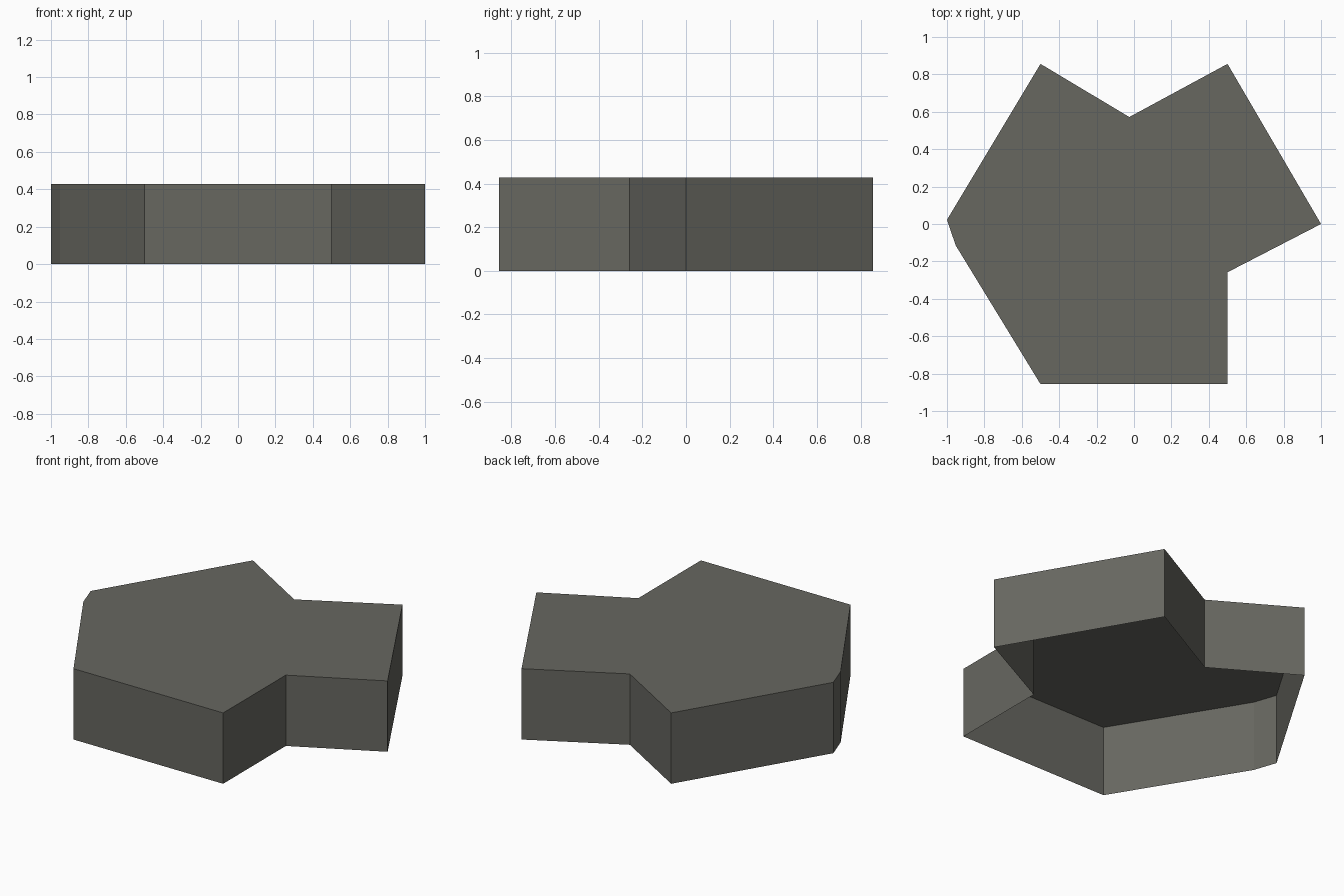
import bpy, bmesh

if "Cube" in bpy.data.objects:
    bpy.data.objects.remove(bpy.data.objects["Cube"])

HEIGHT = 0.428

# Plan outline: a three-lobed tile, anticlockwise seen from above
OUTLINE = [(0.5, -0.856), (0.5, -0.258), (1.0, 0.0), (0.5, 0.856),
           (-0.025, 0.572), (-0.5, 0.856), (-1.0, 0.022),
           (-0.953, -0.115), (-0.5, -0.856)]

stone = bpy.data.materials.new("dark grey stone")
stone.diffuse_color = (0.135, 0.135, 0.118, 1)
stone.use_nodes = True
stone.node_tree.nodes["Principled BSDF"].inputs["Base Color"].default_value = stone.diffuse_color

bm = bmesh.new()
top = [bm.verts.new((x, y, HEIGHT)) for x, y in OUTLINE]
bottom = [bm.verts.new((x, y, 0)) for x, y in OUTLINE]

# Top slab face; the underside stays open
bm.faces.new(top)

# Thin side walls all around
n = len(OUTLINE)
for i in range(n):
    j = (i + 1) % n
    bm.faces.new((bottom[i], bottom[j], top[j], top[i]))

mesh = bpy.data.meshes.new("hollow_tile")
bm.to_mesh(mesh)
bm.free()
mesh.materials.append(stone)
tile = bpy.data.objects.new("hollow_tile", mesh)
bpy.context.collection.objects.link(tile)
